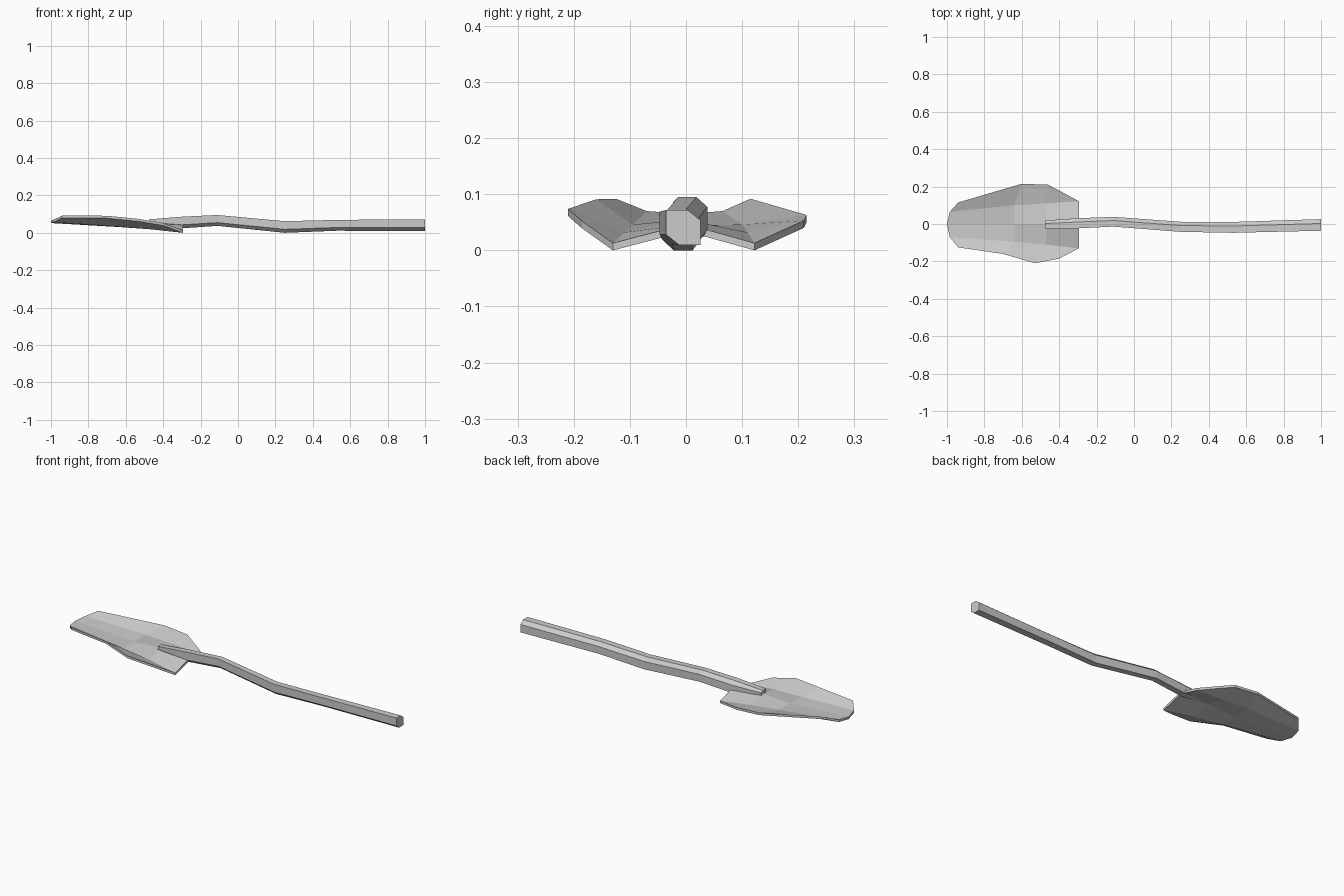
import bpy

if "Cube" in bpy.data.objects:
    bpy.data.objects.remove(bpy.data.objects["Cube"])


def make_mesh(name, verts, faces):
    mesh = bpy.data.meshes.new(name)
    mesh.from_pydata(verts, [], faces)
    mesh.update()
    obj = bpy.data.objects.new(name, mesh)
    bpy.context.collection.objects.link(obj)
    return obj


# Blade: dished scoop with a raised neck, five points across each row
rows = [
    [(-.94, -.125, .092), (-.985, -.07, .07), (-1, 0, .065), (-.985, .065, .07), (-.94, .115, .092)],
    [(-.70, -.160, .091), (-.64, -.095, .046), (-.64, 0, .044), (-.64, .10, .046), (-.60, .215, .063)],
    [(-.53, -.210, .074), (-.47, -.110, .032), (-.47, 0, .055), (-.47, .11, .032), (-.46, .210, .053)],
    [(-.40, -.185, .052), (-.295, -.13, .013), (-.295, 0, .047), (-.295, .122, .013), (-.38, .168, .034)],
]
n = 5
faces = [(r * n + c, (r + 1) * n + c, (r + 1) * n + c + 1, r * n + c + 1)
         for r in range(len(rows) - 1) for c in range(n - 1)]
top = [p for row in rows for p in row]
count = len(top)

# Thickness: vertical offset copy closed by a rim
verts = top + [(x, y, z - .013) for x, y, z in top]
under = [tuple(i + count for i in reversed(f)) for f in faces]
edges = [(f[i], f[(i + 1) % 4]) for f in faces for i in range(4)]
rim = [(b, a, a + count, b + count) for a, b in edges if (b, a) not in edges]
make_mesh("blade", verts, faces + under + rim)

# Handle: crooked six-sided branch swept along hand-placed rings
section = [(-1, 1), (.25, 1), (1, .4), (1, -1), (-.25, -1), (-1, -.4)]
path = [  # x, y, z, half width, half height
    (1.00, -.005, .041, .031, .031),
    (.53, -.018, .040, .029, .029),
    (.25, -.015, .031, .027, .031),
    (-.11, .012, .066, .026, .029),
    (-.30, .004, .055, .027, .031),
    (-.475, -.003, .060, .022, .012),
]
m = len(section)
verts = [(x, y + u * w, z + v * h) for x, y, z, w, h in path for u, v in section]
faces = [(r * m + i, r * m + (i + 1) % m, (r + 1) * m + (i + 1) % m, (r + 1) * m + i)
         for r in range(len(path) - 1) for i in range(m)]
last = (len(path) - 1) * m
faces += [tuple(reversed(range(m))), tuple(range(last, last + m))]
make_mesh("handle", verts, faces)

# Consistent outward normals
import bmesh
for obj in bpy.data.objects:
    bm = bmesh.new()
    bm.from_mesh(obj.data)
    bmesh.ops.recalc_face_normals(bm, faces=bm.faces[:])
    bm.to_mesh(obj.data)
    bm.free()
